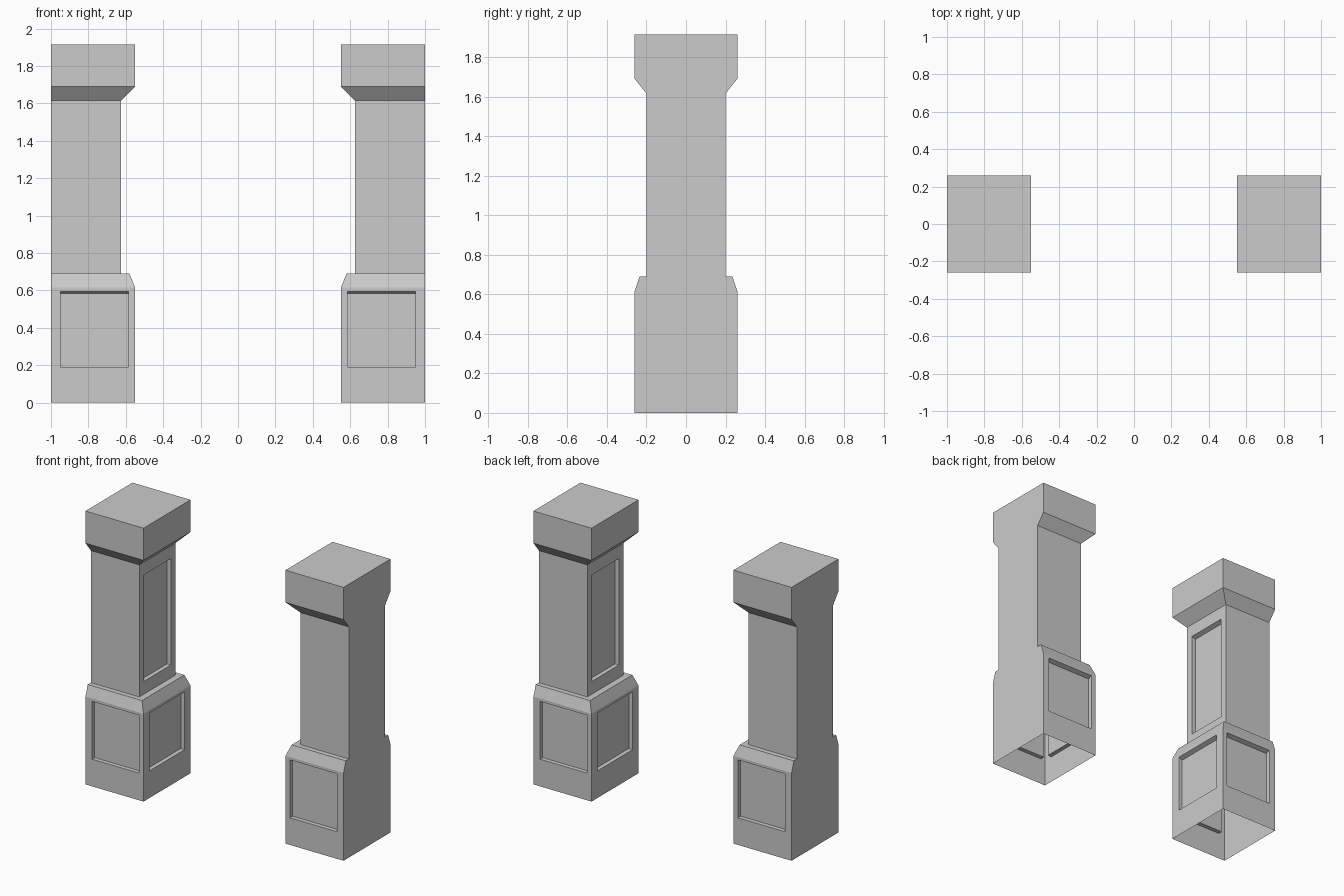
import bpy, bmesh
from mathutils import Vector

if "Cube" in bpy.data.objects:
    bpy.data.objects.remove(bpy.data.objects["Cube"])

OUT = -1.0  # flat outer side of the left pillar


def ring(bm, inner_x, half_y, z):
    pts = [(OUT, -half_y), (inner_x, -half_y), (inner_x, half_y), (OUT, half_y)]
    return [bm.verts.new((x, y, z)) for x, y in pts]


def recessed_panel(bm, quad, left, right, bottom, top, depth=0.03, slope=0.012):
    """Fill a wall quad with a frame around a sunken panel; margins in units."""
    a, b, c, d = [v.co for v in quad]
    u, w = (b - a).normalized(), (d - a).normalized()
    inward = -u.cross(w) * depth
    lip_co = [a + u * left + w * bottom, b - u * right + w * bottom,
              c - u * right - w * top, d + u * left - w * top]
    lip = [bm.verts.new(p) for p in lip_co]
    sunk = [bm.verts.new(p + inward - (w * slope if i > 1 else Vector()))
            for i, p in enumerate(lip_co)]
    for outer, inner in ((quad, lip), (lip, sunk)):
        for i in range(4):
            j = (i + 1) % 4
            bm.faces.new((outer[i], outer[j], inner[j], inner[i]))
    bm.faces.new(sunk)


def make_part(name, profile, panels=None, capped=False):
    """Stack rectangular rings; panels maps (level, side) to panel margins."""
    panels = panels or {}
    bm = bmesh.new()
    rings = [ring(bm, *p) for p in profile]
    for level, (lo, hi) in enumerate(zip(rings, rings[1:])):
        for i in range(4):
            j = (i + 1) % 4
            quad = (lo[i], lo[j], hi[j], hi[i])
            if (level, i) in panels:
                recessed_panel(bm, quad, *panels[(level, i)])
            else:
                bm.faces.new(quad)
    if capped:
        bm.faces.new(rings[-1])
    mesh = bpy.data.meshes.new(name)
    bm.to_mesh(mesh)
    bm.free()
    ob = bpy.data.objects.new(name, mesh)
    bpy.context.collection.objects.link(ob)
    ob.modifiers.new("Mirror", 'MIRROR').use_axis[0] = True


# Pedestal: open underneath, chamfered top ledge, panels on front, inner, back
make_part("pillar_pedestal",
          [(-0.55, 0.26, 0), (-0.55, 0.26, 0.615), (-0.58, 0.235, 0.69),
           (-0.625, 0.2, 0.69)],
          {(0, 0): (0.05, 0.035, 0.19, 0.02),
           (0, 1): (0.065, 0.065, 0.19, 0.02),
           (0, 2): (0.035, 0.05, 0.19, 0.02)})

# Shaft: tall panel on the inner side
make_part("pillar_shaft",
          [(-0.625, 0.2, 0.69), (-0.625, 0.2, 1.615)],
          {(0, 1): (0.05, 0.05, 0.09, 0.09)})

# Capital: flared underside and solid top block
make_part("pillar_capital",
          [(-0.625, 0.2, 1.615), (-0.55, 0.26, 1.69), (-0.55, 0.26, 1.915)],
          capped=True)
